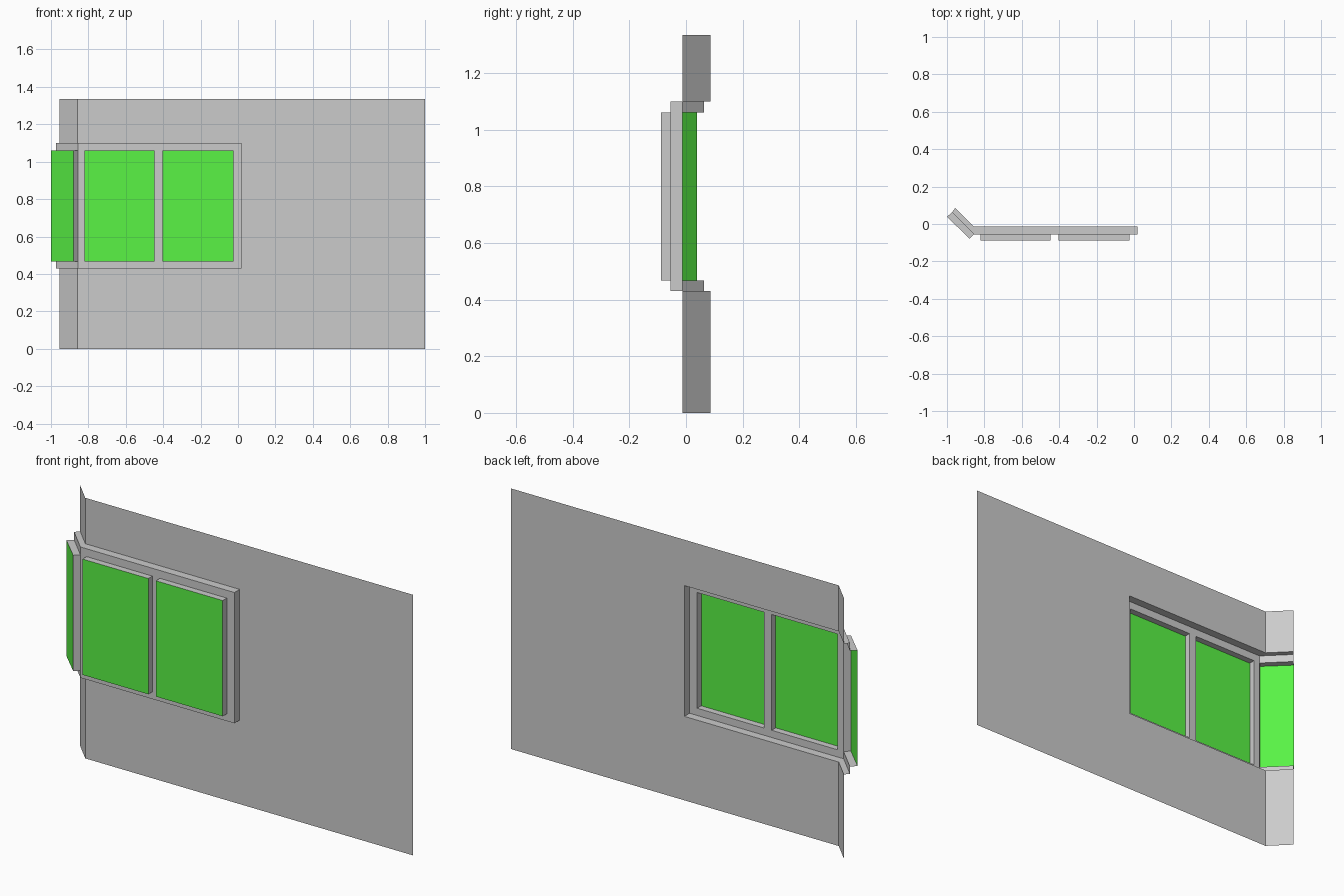
import bpy, bmesh

if "Cube" in bpy.data.objects:
    bpy.data.objects.remove(bpy.data.objects["Cube"])

# Plan points (x, y): wing end, corner, opening edge, wall end
WALL = [(-0.955, 0.086), (-0.857, -0.0125), (0.018, -0.0125), (1.0, -0.0125)]
FRAME = [(-0.973, 0.063), (-0.855, -0.055), (0.018, -0.055)]
WING_GLASS = [(-0.9995, 0.0385), (-0.879, -0.079)]
GLASS_Y = -0.088
Z = [0.43, 0.467, 1.06, 1.10]      # frame bottom, glass bottom, glass top, frame top
TOP = 1.335
COLS = [-0.855, -0.82, -0.447, -0.404, -0.025, 0.018]


def upright(bm, p, q, z0, z1):
    """Vertical quad from plan point p to q, facing the front."""
    pts = [(*p, z0), (*q, z0), (*q, z1), (*p, z1)]
    bm.faces.new([bm.verts.new(c) for c in pts])


def bridge(bm, back, front):
    """Side walls joining two matching chains of points."""
    for i in range(len(back) - 1):
        pts = [back[i], back[i + 1], front[i + 1], front[i]]
        bm.faces.new([bm.verts.new(c) for c in pts])


def chain(plan, z0, z1):
    """Along the bottom, up the right side, back along the top."""
    return [(*p, z0) for p in plan] + [(*p, z1) for p in reversed(plan)]


def finish(name, bm, mat=None):
    bmesh.ops.remove_doubles(bm, verts=bm.verts, dist=0.0005)
    me = bpy.data.meshes.new(name)
    bm.to_mesh(me)
    bm.free()
    if mat:
        me.materials.append(mat)
    ob = bpy.data.objects.new(name, me)
    bpy.context.collection.objects.link(ob)


# Thin wall sheet with an opening that wraps round the corner
bm = bmesh.new()
for p, q in zip(WALL[:2], WALL[1:3]):
    upright(bm, p, q, 0, Z[0])
    upright(bm, p, q, Z[3], TOP)
for z0, z1 in ((0, Z[0]), (Z[0], Z[3]), (Z[3], TOP)):
    upright(bm, WALL[2], WALL[3], z0, z1)
finish("wall", bm)

# Window frame: outer returns, front bars and glass reveals
bm = bmesh.new()
bridge(bm, chain(WALL[:3], Z[0], Z[3]), chain(FRAME, Z[0], Z[3]))
for r in range(3):
    for c in range(5):
        if r != 1 or c % 2 == 0:
            upright(bm, (COLS[c], FRAME[1][1]), (COLS[c + 1], FRAME[1][1]), Z[r], Z[r + 1])
    if r != 1:
        upright(bm, FRAME[0], FRAME[1], Z[r], Z[r + 1])
panes = []
for c in (1, 3):
    base = [(x, FRAME[1][1]) for x in COLS[c:c + 2]]
    front = [(x, GLASS_Y) for x in COLS[c:c + 2]]
    b, f = chain(base, Z[1], Z[2]), chain(front, Z[1], Z[2])
    bridge(bm, b + b[:1], f + f[:1])
    panes.append(front)
# The wing reveal stays open at its outer end
bridge(bm, chain(FRAME[:2], Z[1], Z[2]), chain(WING_GLASS, Z[1], Z[2]))
panes.append(WING_GLASS)
finish("window_frame", bm)

# Green glass panes
green = bpy.data.materials.new("green_glass")
green.diffuse_color = (0.1, 0.9, 0.06, 1)
green.use_nodes = True
green.node_tree.nodes["Principled BSDF"].inputs["Base Color"].default_value = green.diffuse_color
for name, (p, q) in zip(("left_glass", "right_glass", "wing_glass"), panes):
    bm = bmesh.new()
    upright(bm, p, q, Z[1], Z[2])
    finish(name, bm, green)
